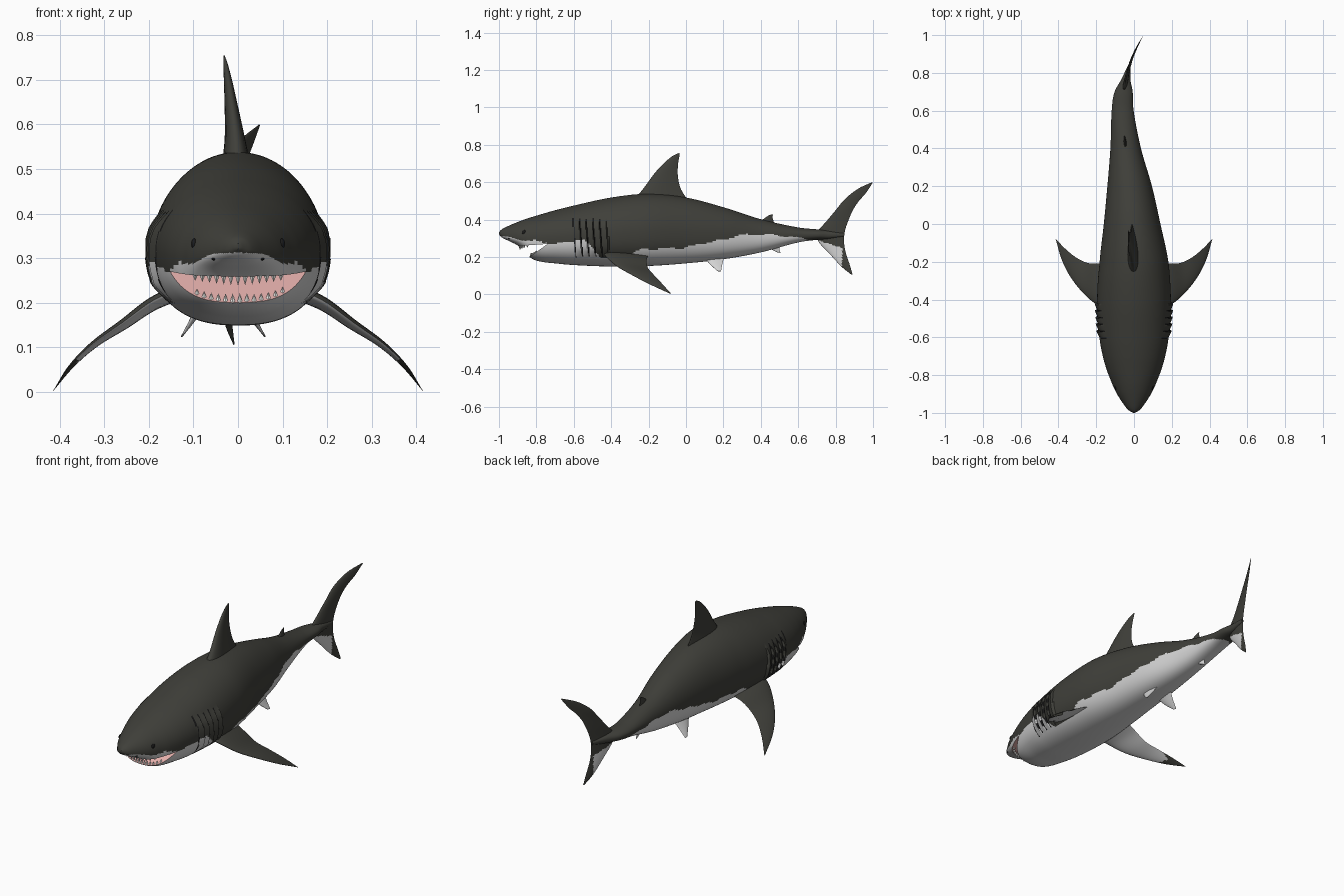
import bpy, bmesh, math
from mathutils import Vector, Matrix

if "Cube" in bpy.data.objects:
    bpy.data.objects.remove(bpy.data.objects["Cube"])


def material(name, r, g, b):
    m = bpy.data.materials.new(name)
    m.diffuse_color = (r, g, b, 1)
    m.use_nodes = True
    m.node_tree.nodes["Principled BSDF"].inputs["Base Color"].default_value = m.diffuse_color
    return m


MATS = [material("dark_back", .05, .05, .042), material("pale_belly", .66, .66, .66),
        material("pink_mouth", .78, .43, .41), material("black_eye", .01, .01, .01),
        material("white_tooth", .8, .8, .77)]
DARK, PALE, PINK, BLACK, TOOTH = range(5)


def interp(tab, u):
    """Smooth curve through rows (u, values...)."""
    u = min(max(u, tab[0][0]), tab[-1][0])
    i = 0
    while i < len(tab) - 2 and u > tab[i + 1][0]:
        i += 1
    p, q = tab[i], tab[i + 1]
    o, r = tab[max(i - 1, 0)], tab[min(i + 2, len(tab) - 1)]
    h = q[0] - p[0]
    t = (u - p[0]) / h
    out = []
    for k in range(1, len(p)):
        m0 = (q[k] - o[k]) / (q[0] - o[0]) * h
        m1 = (r[k] - p[k]) / (r[0] - p[0]) * h
        out.append(p[k] * (2*t**3 - 3*t*t + 1) + m0 * (t**3 - 2*t*t + t)
                   + q[k] * (3*t*t - 2*t**3) + m1 * (t**3 - t*t))
    return out


def finish(name, bm, paint):
    """Turn a bmesh into an object and colour its faces by a rule."""
    bmesh.ops.recalc_face_normals(bm, faces=bm.faces[:])
    bm.normal_update()
    for f in bm.faces:
        f.material_index = paint(f.calc_center_median(), f.normal)
    me = bpy.data.meshes.new(name)
    bm.to_mesh(me)
    bm.free()
    for m in MATS:
        me.materials.append(m)
    ob = bpy.data.objects.new(name, me)
    bpy.context.collection.objects.link(ob)
    return ob


def loft(name, rings, paint):
    bm = bmesh.new()
    vs = [[bm.verts.new(p) for p in ring] for ring in rings]
    n = len(rings[0])
    for a, b in zip(vs, vs[1:]):
        for j in range(n):
            k = (j + 1) % n
            bm.faces.new((a[j], a[k], b[k], b[j]))
    bm.faces.new(vs[0])
    bm.faces.new(vs[-1])
    return finish(name, bm, paint)


# Body sections: y, half width, top, bottom, widest height
BODY = [(-1, .005, .333, .321, .327), (-.985, .03, .348, .305, .32), (-.95, .058, .366, .287, .312),
        (-.9, .09, .387, .262, .305), (-.86, .11, .402, .228, .30), (-.83, .122, .412, .195, .30),
        (-.78, .142, .427, .176, .30), (-.7, .165, .45, .166, .305), (-.6, .183, .475, .157, .31),
        (-.4, .195, .518, .149, .32), (-.2, .182, .538, .152, .33), (0, .15, .518, .166, .33),
        (.2, .118, .466, .188, .32), (.4, .081, .402, .225, .315), (.6, .058, .358, .278, .32),
        (.7, .048, .348, .292, .32), (.76, .026, .342, .296, .32), (.85, .004, .326, .312, .32)]
# Sideways swim bend of the tail, and height of the colour border
BEND = [(-.3, 0), (-.2, 0), (0, -.01), (.2, -.023), (.4, -.044), (.6, -.06), (.7, -.055),
        (.8, -.035), (.885, -.01), (1, .05)]
BORDER = [(-1, .316), (-.9, .295), (-.8, .285), (-.7, .272), (-.62, .285), (-.55, .29), (-.5, .25),
          (-.45, .2), (-.32, .2), (-.25, .237), (-.1, .246), (0, .252), (.1, .275), (.2, .295),
          (.3, .317), (.45, .318), (.6, .303), (.7, .29), (.85, .29)]
EXP = 2.4


def bend(y):
    return interp(BEND, y)[0]


def half_width(y, z):
    w, zt, zb, zc = interp(BODY, y)
    u, e = ((z - zc) / (zt - zc), 2) if z > zc else ((zc - z) / (zc - zb), EXP)
    return w * (1 - u**e)**(1 / e) if u < 1 else -1


def gill(y, z):
    """Position 0..1 inside one gill flap, or None away from the gills."""
    p = (y + .6 + (z - .3) * .08) / .036
    return p % 1 if 0 < p < 5 and .2 < z < .405 else None


# Body
ys = []
for a, b, step in ((-1, -.7, .0035), (-.7, -.6, .01), (-.6, -.42, .004), (-.42, .851, .01)):
    n = round((b - a) / step)
    ys += [a + (b - a) * i / n for i in range(n)]
rings = []
for y in ys:
    w, zt, zb, zc = interp(BODY, y)
    ring = []
    for j in range(112):
        a = 2 * math.pi * (j + .5) / 112
        c, s = math.cos(a), math.sin(a)
        if c > 0:
            x, z = w * s, zc + (zt - zc) * c
        else:
            x = w * math.copysign(abs(s)**(2 / EXP), s)
            z = zc - (zc - zb) * abs(c)**(2 / EXP)
        g = gill(y, z)
        if g is not None:
            x += math.copysign(.014 * g * min(1, (z - .2) / .04, (.405 - z) / .04), x)
        ring.append((x + bend(y), y, z))
    rings.append(ring)


def paint_body(c, n):
    g = gill(c.y, c.z)
    if g is not None and g < .18:
        return BLACK
    return DARK if c.z > interp(BORDER, c.y)[0] + .004 * math.sin(45 * c.y) else PALE


body = loft("body", rings, paint_body)


# Mouth: a wedge cut through the head
def roof(y):
    return .270 + (y + .74) * .07


def jaw(y):
    return .270 + (y + .74) * .72


wedge = [(-.74, .270), (-.96, roof(-.96)), (-.96, jaw(-.96))]
cutter = loft("mouth_cutter", [[(x, y, z) for y, z in wedge] for x in (-.3, .3)],
              lambda c, n: PINK)
cutter.hide_render = True
mod = body.modifiers.new("mouth", 'BOOLEAN')
mod.operation, mod.solver, mod.object = 'DIFFERENCE', 'EXACT', cutter
bpy.context.view_layer.objects.active = body
bpy.ops.object.modifier_apply(modifier=mod.name)
bpy.data.objects.remove(cutter)

# Teeth along both lips
for name, edge, sign in (("upper_teeth", roof, -1), ("lower_teeth", jaw, 1)):
    bm = bmesh.new()
    for k in range(-6, 7):
        x = (k + (.25 if sign > 0 else 0)) * .0165
        y = -.93
        while y < -.75 and half_width(y, edge(y)) < abs(x) + .004:
            y += .002
        size = .024 - .0016 * abs(k)
        place = Matrix.Translation((x * .97, y + .006, edge(y) + sign * size * .4))
        if sign < 0:
            place = place @ Matrix.Rotation(math.pi, 4, 'X')
        bmesh.ops.create_cone(bm, cap_ends=True, segments=6, radius1=.0075, radius2=0,
                              depth=size, matrix=place)
    finish(name, bm, lambda c, n: TOOTH)


# Eyes and nostrils
def blob(name, x, y, z, scale):
    bm = bmesh.new()
    bmesh.ops.create_uvsphere(bm, u_segments=20, v_segments=12, radius=1,
                              matrix=Matrix.Translation((x, y, z)) @ Matrix.Diagonal((*scale, 1)))
    finish(name, bm, lambda c, n: BLACK)


for s, side in ((1, "right"), (-1, "left")):
    blob(side + "_eye", s * (half_width(-.865, .332) - .004), -.865, .332, (.007, .013, .012))
    blob(side + "_nostril", s * (half_width(-.945, .298) - .002), -.945, .298, (.005, .007, .003))


# Fins: streamlined sections between a leading and a trailing edge
def fin(name, lead, trail, ratio, paint, spans=40, m=14):
    L = [(i, *p) for i, p in enumerate(lead)]
    T = [(i, *p) for i, p in enumerate(trail)]
    end = len(L) - 1
    rings = []
    for i in range(spans + 1):
        u = end * i / spans
        a, b = Vector(interp(L, u)), Vector(interp(T, u))
        lo, hi = max(u - .1, 0), min(u + .1, end)
        span = (Vector(interp(L, hi)) + Vector(interp(T, hi))
                - Vector(interp(L, lo)) - Vector(interp(T, lo)))
        nrm = (b - a).cross(span).normalized()
        ring = []
        for j in range(2 * m):
            ang = math.pi * j / m
            s = (1 - math.cos(ang)) / 2
            th = ratio * (b - a).length * (math.sqrt(s) * (1 - s) / .385 + .04)
            p = a.lerp(b, s) + nrm * th * (0 if j in (0, m) else math.copysign(1, math.sin(ang)))
            ring.append(p)
        rings.append(ring)
    return loft(name, rings, paint)


def upright(pts, shift=0):
    return [(bend(y) + shift * max(0, z - .52), y, z) for y, z in pts]


def dark(c, n):
    return DARK


def pale(c, n):
    return PALE


fin("dorsal_fin",
    upright([(-.29, .49), (-.225, .57), (-.17, .645), (-.12, .70), (-.075, .738), (-.042, .755)], -.1),
    upright([(.005, .51), (-.03, .57), (-.044, .64), (-.042, .70), (-.036, .735), (-.033, .753)], -.1),
    .11, dark)
fin("second_dorsal_fin", upright([(.39, .385), (.435, .418), (.457, .428)]),
    upright([(.475, .37), (.463, .41), (.465, .426)]), .11, dark, 14)
fin("anal_fin", upright([(.42, .26), (.465, .236), (.495, .222)]),
    upright([(.5, .27), (.5, .24), (.506, .222)]), .11, pale, 14)


def paint_tail(c, n):
    return PALE if .15 < c.z < .29 - (c.y - .7) * .3 and c.y < .835 else DARK


fin("tail_fin",
    upright([(.885, .105), (.83, .15), (.765, .22), (.71, .28), (.70, .33), (.75, .39),
             (.80, .45), (.85, .51), (.92, .565), (.995, .60)]),
    upright([(.89, .108), (.875, .16), (.855, .22), (.845, .28), (.85, .34), (.87, .40),
             (.895, .455), (.925, .50), (.96, .54), (.999, .598)]), .07, paint_tail, 80)


def paint_pectoral(c, n):
    return PALE if n.z < -.2 and abs(c.x) < .36 and c.y < -.16 else DARK


# Paired fins, mirrored left and right
for s, side in ((1, "right"), (-1, "left")):
    fin(side + "_pectoral_fin",
        [(s * x, y, z) for x, y, z in ((.12, -.45, .235), (.19, -.43, .205), (.26, -.375, .155),
                                       (.33, -.29, .105), (.38, -.195, .055), (.413, -.085, .004))],
        [(s * x, y, z) for x, y, z in ((.12, -.20, .215), (.19, -.21, .185), (.25, -.205, .145),
                                       (.31, -.175, .108), (.365, -.13, .06), (.415, -.078, .002))],
        .06, paint_pectoral)
    fin(side + "_pelvic_fin",
        [(s * x - .033, y, z) for x, y, z in ((.04, .08, .22), (.068, .125, .165), (.092, .168, .125))],
        [(s * x - .033, y, z) for x, y, z in ((.03, .21, .22), (.065, .195, .165), (.095, .187, .123))],
        .09, pale, 20)

# Smooth shading with sharp lips
for ob in bpy.data.objects:
    ob.select_set(True)
bpy.ops.object.shade_smooth_by_angle(angle=math.radians(40))
